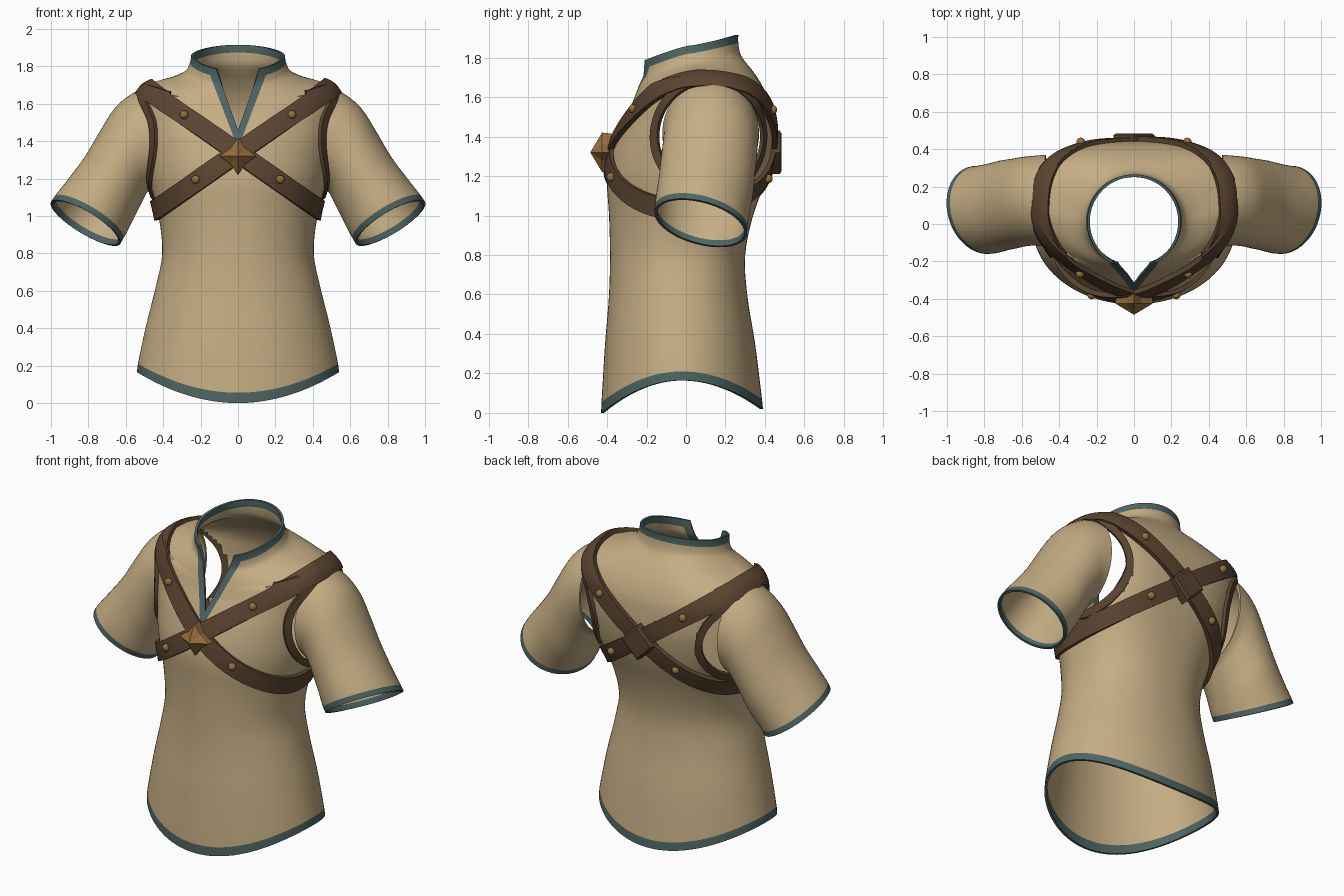
import bpy, bmesh, math
from mathutils import Vector
from mathutils.bvhtree import BVHTree

if "Cube" in bpy.data.objects:
    bpy.data.objects.remove(bpy.data.objects["Cube"])


def material(name, rgb):
    m = bpy.data.materials.new(name)
    m.diffuse_color = (*rgb, 1)
    m.use_nodes = True
    m.node_tree.nodes["Principled BSDF"].inputs["Base Color"].default_value = m.diffuse_color
    return m


TAN = material("tan_cloth", (0.56, 0.42, 0.23))
TEAL = material("teal_trim", (0.075, 0.13, 0.125))
BROWN = material("brown_leather", (0.105, 0.058, 0.03))
GOLD = material("aged_gold", (0.30, 0.16, 0.045))


def spline(keys, n):
    """Smooth interpolation of key tuples; the first two values set the spacing."""
    t = [0]
    for a, b in zip(keys, keys[1:]):
        t.append(t[-1] + math.hypot(b[0] - a[0], b[1] - a[1]))
    last = len(keys) - 1

    def tangent(i, c):
        a, b = max(i - 1, 0), min(i + 1, last)
        return (keys[b][c] - keys[a][c]) / (t[b] - t[a])
    rows = []
    for i in range(last):
        h = t[i + 1] - t[i]
        for s in range(n + (i == last - 1)):
            u = s / n
            rows.append([(2*u**3 - 3*u*u + 1) * keys[i][c] + (u**3 - 2*u*u + u) * h * tangent(i, c)
                         + (3*u*u - 2*u**3) * keys[i + 1][c] + (u**3 - u*u) * h * tangent(i + 1, c)
                         for c in range(len(keys[0]))])
    return rows


def loft(rings, trim_rows=()):
    bm = bmesh.new()
    vs = [[bm.verts.new(p) for p in ring] for ring in rings]
    n = len(rings[0])
    for i in range(len(rings) - 1):
        for j in range(n):
            k = (j + 1) % n
            f = bm.faces.new((vs[i][j], vs[i][k], vs[i + 1][k], vs[i + 1][j]))
            f.material_index = int(i in trim_rows)
    return bm


def finish(name, bm, mats, thickness=0, offset=1, mirror=False, smooth=True):
    me = bpy.data.meshes.new(name)
    bm.to_mesh(me)
    bm.free()
    for m in mats:
        me.materials.append(m)
    ob = bpy.data.objects.new(name, me)
    bpy.context.collection.objects.link(ob)
    bpy.context.view_layer.objects.active = ob
    if thickness:
        mod = ob.modifiers.new("thickness", 'SOLIDIFY')
        mod.thickness, mod.offset = thickness, offset
        bpy.ops.object.modifier_apply(modifier=mod.name)
    if mirror:
        mod = ob.modifiers.new("mirror", 'MIRROR')
        bpy.ops.object.modifier_apply(modifier=mod.name)
    if smooth:
        for p in ob.data.polygons:
            p.use_smooth = True
        ob.data.set_sharp_from_angle(angle=math.radians(40))
    return ob


# Torso: half width, side z, front y, back y, front z, back z, back squareness
TORSO = [
    (.54, .165, -.43, .39, 0, .02, 2), (.535, .21, -.428, .385, .055, .07, 2),
    (.49, .42, -.41, .35, .35, .35, 2.1), (.44, .62, -.39, .31, .6, .6, 2.2),
    (.405, .8, -.385, .30, .8, .8, 2.3), (.425, 1.0, -.39, .34, 1.0, 1.0, 2.5),
    (.475, 1.2, -.40, .41, 1.2, 1.2, 2.8), (.505, 1.38, -.365, .44, 1.36, 1.38, 3),
    (.53, 1.52, -.315, .435, 1.48, 1.5, 3), (.54, 1.62, -.285, .42, 1.54, 1.58, 3),
    (.50, 1.69, -.262, .385, 1.60, 1.66, 2.8), (.42, 1.725, -.245, .34, 1.65, 1.73, 2.5),
    (.34, 1.745, -.235, .30, 1.68, 1.78, 2.2), (.28, 1.775, -.23, .275, 1.70, 1.82, 2),
    (.257, 1.82, -.233, .265, 1.735, 1.875, 2), (.25, 1.86, -.24, .265, 1.775, 1.915, 2)]


def torso_ring(k, n=96):
    rx, zs, yf, yb, zf, zb, e = k
    yc, ry, p = (yf + yb) / 2, (yb - yf) / 2, 2 if zs < 1.7 else 1.2
    pts = []
    for j in range(n):
        a = 2 * math.pi * j / n
        s, c = math.sin(a), math.cos(a)
        q = 1 if c >= 0 else 2 / e
        z = zs + ((zf if c > 0 else zb) - zs) * abs(c) ** p
        pts.append((rx * math.copysign(abs(s) ** q, s), yc - ry * math.copysign(abs(c) ** q, c), z))
    return pts


rings = [torso_ring(k) for k in spline(TORSO, 4)]
body = loft(rings, set(range(4)) | set(range(len(rings) - 5, len(rings))))
body.normal_update()
tree = BVHTree.FromBMesh(body)

# Crossed straps: slanted slices of the torso surface
for s, side in ((1, "left"), (-1, "right")):
    bm = body.copy()
    n = Vector((-.7 * s, 0, 1)).normalized()
    c = Vector((0, 0, 1.335))
    for d in (1, -1):
        bmesh.ops.bisect_plane(bm, geom=bm.verts[:] + bm.edges[:] + bm.faces[:],
                               plane_co=c + n * d * .05, plane_no=n * d, clear_outer=True)
    for f in bm.faces:
        f.material_index = 0
    finish(side + "_shoulder_strap", bm, [BROWN], .024 + .003 * s)

# Neck slit: split along both edges of its trim, then remove the middle
INNER, OUTER = (1.46, .36), (1.36, .38)
for z0, k in (INNER, OUTER):
    for s in (1, -1):
        fs = [f for f in body.faces if f.calc_center_median().y < 0 and f.calc_center_median().z > 1.3]
        geom = fs + list({e for f in fs for e in f.edges}) + list({v for f in fs for v in f.verts})
        bmesh.ops.bisect_plane(body, geom=geom, plane_co=(0, 0, z0), plane_no=(s, 0, -k))
gone = []
for f in body.faces:
    p = f.calc_center_median()
    if p.y < 0 and p.z > 1.3:
        if abs(p.x) < (p.z - INNER[0]) * INNER[1]:
            gone.append(f)
        elif abs(p.x) < (p.z - OUTER[0]) * OUTER[1]:
            f.material_index = 1
    # Armholes
    if abs(p.x) > .25 and ((p.y - .12) / .275) ** 2 + ((p.z - 1.4) / .285) ** 2 < 1:
        gone.append(f)
bmesh.ops.delete(body, geom=gone, context='FACES')
finish("tunic_body", body, [TAN, TEAL], .014, -1)

# Sleeves: top x, top z, bottom x, bottom z, centre y, half depth, front shift x, front shift z
SLEEVE = [
    (.48, 1.69, .465, 1.14, .125, .245, 0, 0), (.57, 1.652, .49, 1.12, .125, .24, 0, 0),
    (.66, 1.575, .51, 1.08, .12, .24, 0, 0), (.74, 1.45, .535, 1.03, .11, .24, -.005, .01),
    (.82, 1.315, .565, .97, .10, .24, -.01, .025), (.91, 1.195, .593, .915, .085, .237, -.02, .04),
    (.982, 1.103, .614, .878, .076, .235, -.03, .05), (1.0, 1.075, .63, .85, .075, .235, -.03, .05)]


def sleeve_ring(k, n=64):
    tx, tz, bx, bz, yc, ry, vx, vz = k
    c = Vector(((tx + bx) / 2, yc, (tz + bz) / 2))
    u, v = Vector(((tx - bx) / 2, 0, (tz - bz) / 2)), Vector((vx, -ry, vz))
    return [c + u * math.cos(2 * math.pi * j / n) + v * math.sin(2 * math.pi * j / n) for j in range(n)]


rings = [sleeve_ring(k) for k in spline(SLEEVE, 4)]
finish("sleeves", loft(rings, set(range(len(rings) - 5, len(rings)))), [TAN, TEAL], .014, -1, mirror=True)

# Armhole bands laid on the torso surface
inner, outer = [], []
for j in range(72):
    a = 2 * math.pi * j / 72
    r = Vector((0, math.cos(a), math.sin(a)))
    guide = Vector((2, .12 + .255 * r.y, 1.4 + .265 * r.z))
    p = tree.ray_cast(guide, Vector((-1, 0, 0)))[0]
    if p is None:
        p = tree.find_nearest(Vector((.5, guide.y, guide.z)))[0]
    inner.append(p)
    outer.append(tree.find_nearest(p + r * .035 + Vector((-.03, 0, 0)))[0])
finish("armhole_bands", loft([outer, inner]), [BROWN], .02, 1, mirror=True)


# Ornaments where the straps cross: star outline, bevelled rim, raised middle
def star(name, mat, radii, ys, top):
    bm = bmesh.new()
    rows = []
    for y, scale in ys:
        rows.append([bm.verts.new((scale * radii[j % 2] * math.sin(j * math.pi / 4), y,
                                   1.32 + scale * radii[j % 2] * math.cos(j * math.pi / 4))) for j in range(8)])
    for a, b in zip(rows, rows[1:]):
        for j in range(8):
            k = (j + 1) % 8
            bm.faces.new((a[j], a[k], b[k], b[j]))
    bm.faces.new(rows[0])
    tip = bm.verts.new((0, top, 1.32))
    for j in range(8):
        bm.faces.new((rows[-1][j], rows[-1][(j + 1) % 8], tip))
    bmesh.ops.recalc_face_normals(bm, faces=bm.faces[:])
    finish(name, bm, [mat], smooth=False)


star("front_star", GOLD, (.1, .058), ((-.375, .95), (-.425, 1)), -.485)
star("back_plate", BROWN, (.11, .08), ((.42, 1), (.475, 1), (.485, .85)), .485)

# Rivets on the straps, front and back
bm = bmesh.new()
for x, z in ((.28, 1.533), (.215, 1.195)):
    for s in (1, -1):
        for d in (1, -1):
            p, nrm = tree.ray_cast(Vector((s * x, -2 * d, z)), Vector((0, d, 0)))[:2]
            new = bmesh.ops.create_uvsphere(bm, u_segments=16, v_segments=10, radius=.023)["verts"]
            bmesh.ops.translate(bm, verts=new, vec=p + nrm * .026)
finish("strap_rivets", bm, [GOLD])
